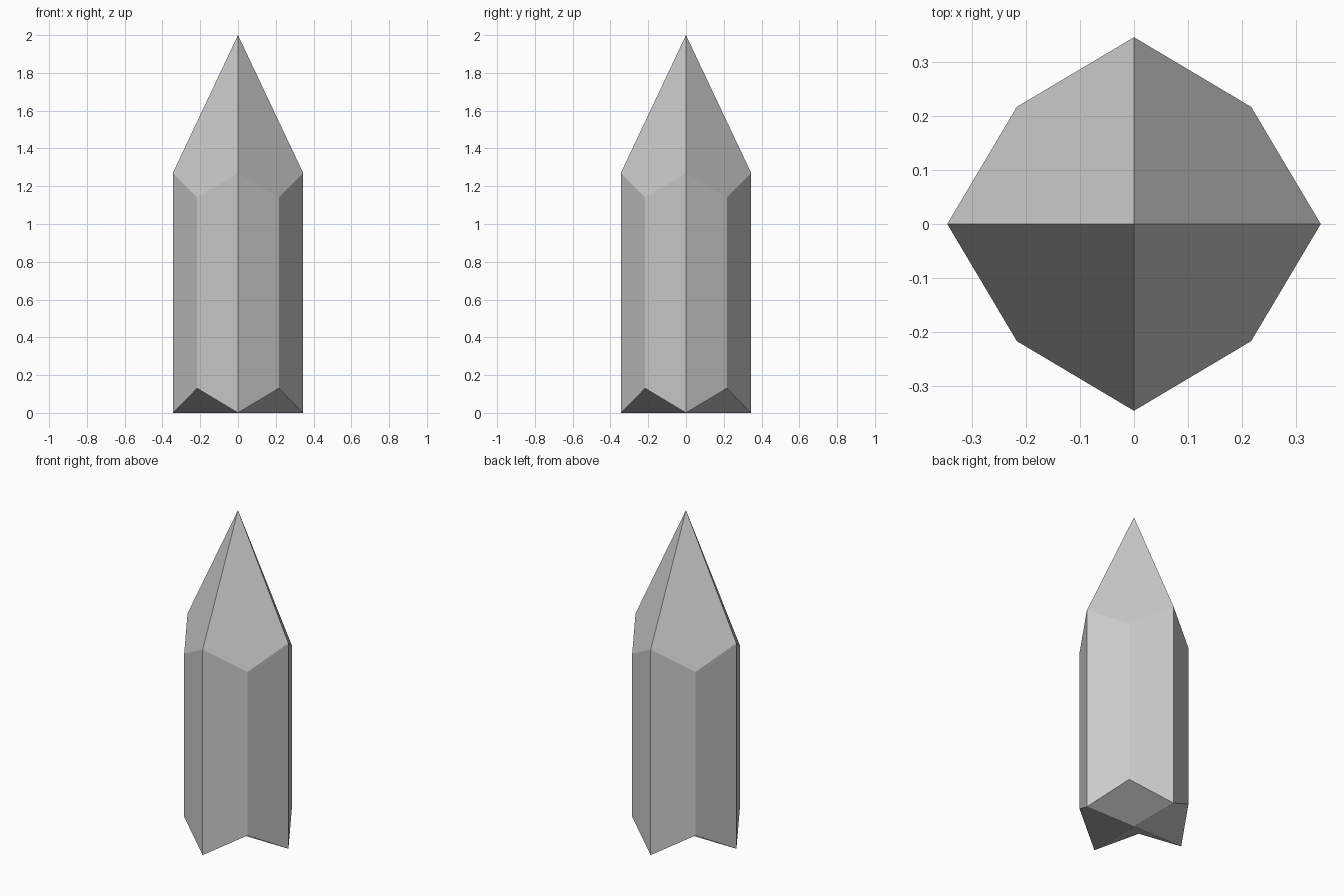
import bpy, bmesh, math

if "Cube" in bpy.data.objects:
    bpy.data.objects.remove(bpy.data.objects["Cube"])

# eight-sided crystal: axis corners stick out, diagonal corners sit closer in
AXIS_R, DIAG_R = 0.345, 0.306


def ring(bm, z_axis, z_diag):
    verts = []
    for i in range(8):
        a = i * math.pi / 4
        r, z = (DIAG_R, z_diag) if i % 2 else (AXIS_R, z_axis)
        verts.append(bm.verts.new((r * math.cos(a), r * math.sin(a), z)))
    return verts


bm = bmesh.new()
low = ring(bm, 0.0, 0.13)
high = ring(bm, 1.27, 1.14)
base = bm.verts.new((0, 0, 0))
tip = bm.verts.new((0, 0, 2))

# upright sides
for i in range(8):
    j = (i + 1) % 8
    bm.faces.new((low[i], low[j], high[j], high[i]))

# four kite facets on the point and four on the notched base, folded at the diagonals
for i in range(0, 8, 2):
    j, k = i + 1, (i + 2) % 8
    bm.faces.new((tip, high[i], high[j], high[k]))
    bm.faces.new((base, low[k], low[j], low[i]))

mesh = bpy.data.meshes.new("crystal_shard")
bm.to_mesh(mesh)
bm.free()
shard = bpy.data.objects.new("crystal_shard", mesh)
bpy.context.collection.objects.link(shard)
